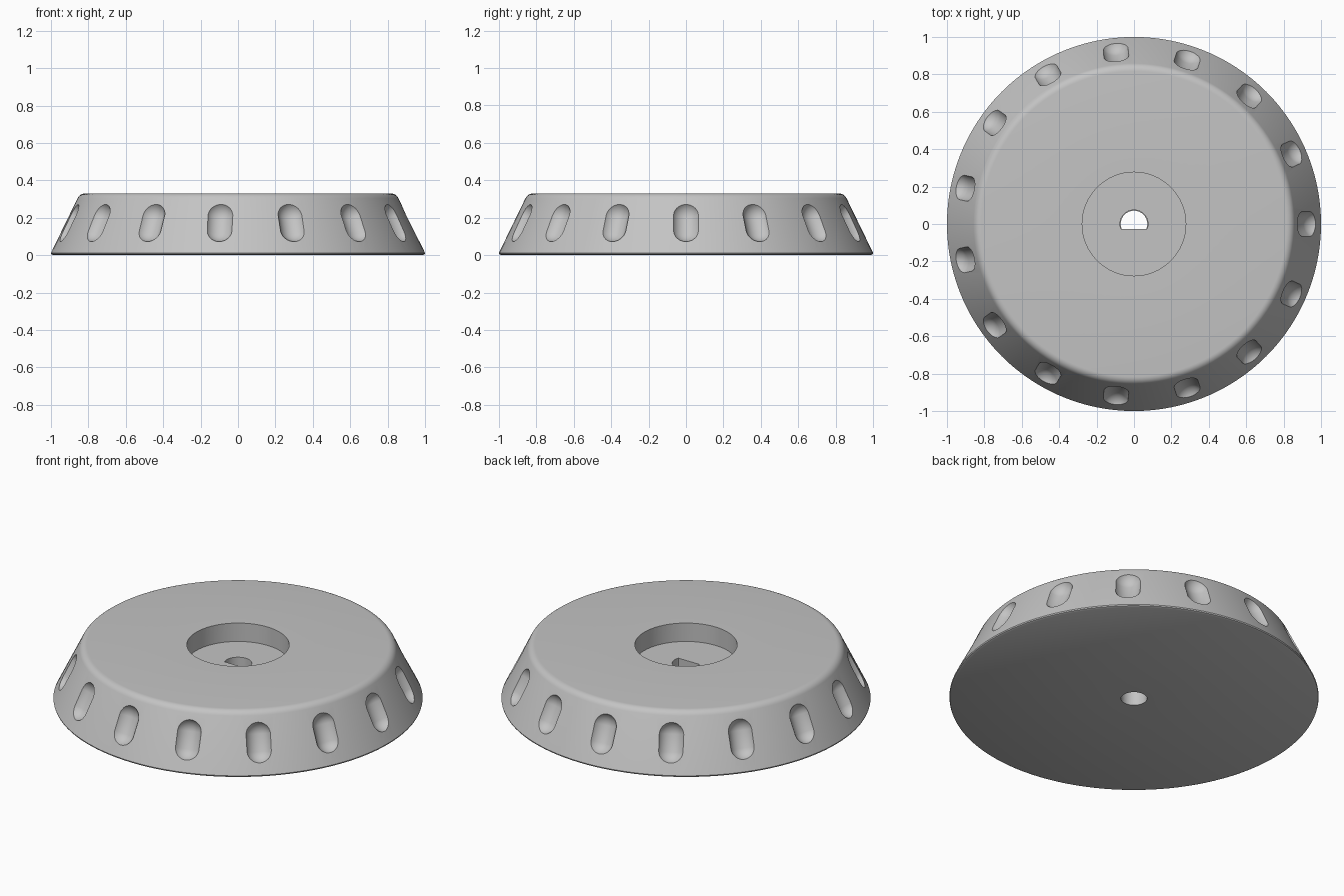
import bpy, bmesh, math
from mathutils import Matrix, Vector

if "Cube" in bpy.data.objects:
    bpy.data.objects.remove(bpy.data.objects["Cube"])

HEIGHT = 0.33
grey = bpy.data.materials.new("grey")
grey.diffuse_color = (0.55, 0.55, 0.55, 1)
grey.use_nodes = True
grey.node_tree.nodes["Principled BSDF"].inputs["Base Color"].default_value = grey.diffuse_color


def finish(bm, name):
    bmesh.ops.recalc_face_normals(bm, faces=bm.faces)
    me = bpy.data.meshes.new(name)
    bm.to_mesh(me)
    bm.free()
    ob = bpy.data.objects.new(name, me)
    me.materials.append(grey)
    bpy.context.collection.objects.link(ob)
    return ob


def lathe(name, profile, steps):
    """Closed solid of revolution from (radius, z) points; ends lie on the axis."""
    bm = bmesh.new()
    vs = [bm.verts.new((r, 0, z)) for r, z in profile]
    es = [bm.edges.new(p) for p in zip(vs, vs[1:])]
    bmesh.ops.spin(bm, geom=vs + es, cent=(0, 0, 0), axis=(0, 0, 1),
                   angle=math.tau, steps=steps, use_duplicate=False)
    bmesh.ops.remove_doubles(bm, verts=bm.verts, dist=1e-5)
    return finish(bm, name)


def prism(name, outline, z0, z1):
    bm = bmesh.new()
    face = bm.faces.new([bm.verts.new((x, y, z0)) for x, y in outline])
    top = bmesh.ops.extrude_face_region(bm, geom=[face])["geom"]
    bmesh.ops.translate(bm, vec=(0, 0, z1 - z0),
                        verts=[v for v in top if isinstance(v, bmesh.types.BMVert)])
    return finish(bm, name)


def arc(r, a0, a1, n):
    return [(r * math.cos(math.radians(a0 + (a1 - a0) * i / n)),
             r * math.sin(math.radians(a0 + (a1 - a0) * i / n))) for i in range(n + 1)]


# Tapered body with a rounded shoulder and a small bottom round
LOW, HIGH = Vector((0.998, 0.014)), Vector((0.858, 0.295))
slope = math.atan2(LOW.x - HIGH.x, HIGH.y - LOW.y)
shoulder = [(0.816 + x, 0.283 + y) for x, y in arc(0.047, math.degrees(slope), 90, 6)]
body = lathe("knob_body", [(0, 0), (0.988, 0), (0.998, 0.005), (1.0, 0.012)]
             + shoulder + [(0, HEIGHT)], 120)

# Fifteen finger dimples: capsules lying along the sloping wall
bm = bmesh.new()
for i in range(15):
    new = bmesh.ops.create_uvsphere(bm, u_segments=32, v_segments=17, radius=0.076)["verts"]
    for v in new:
        v.co.z += math.copysign(0.042, v.co.z)
    place = (Matrix.Rotation(math.tau * i / 15, 4, 'Z')
             @ Matrix.Translation((0.952, 0, 0.186))
             @ Matrix.Rotation(-slope, 4, 'Y'))
    bmesh.ops.transform(bm, matrix=place, verts=new)
dimples = finish(bm, "dimple_cutter")

# Top recess, D-shaped shaft socket and round lower hole
recess = prism("recess_cutter", arc(0.277, 0, 360, 64)[:-1], 0.22, 0.5)
flat = math.degrees(math.asin(0.028 / 0.075))
socket = prism("socket_cutter", arc(0.075, -flat, 180 + flat, 32), 0.10, 0.3)
hole = prism("hole_cutter", arc(0.071, 0, 360, 40)[:-1], -0.1, 0.11)

bpy.context.view_layer.objects.active = body
for cutter in (dimples, recess, socket, hole):
    mod = body.modifiers.new(cutter.name, 'BOOLEAN')
    mod.operation, mod.solver, mod.object = 'DIFFERENCE', 'EXACT', cutter
    bpy.ops.object.modifier_apply(modifier=mod.name)
    bpy.data.objects.remove(cutter)

bpy.ops.object.select_all(action='DESELECT')
body.select_set(True)
bpy.ops.object.shade_smooth_by_angle(angle=math.radians(30))
